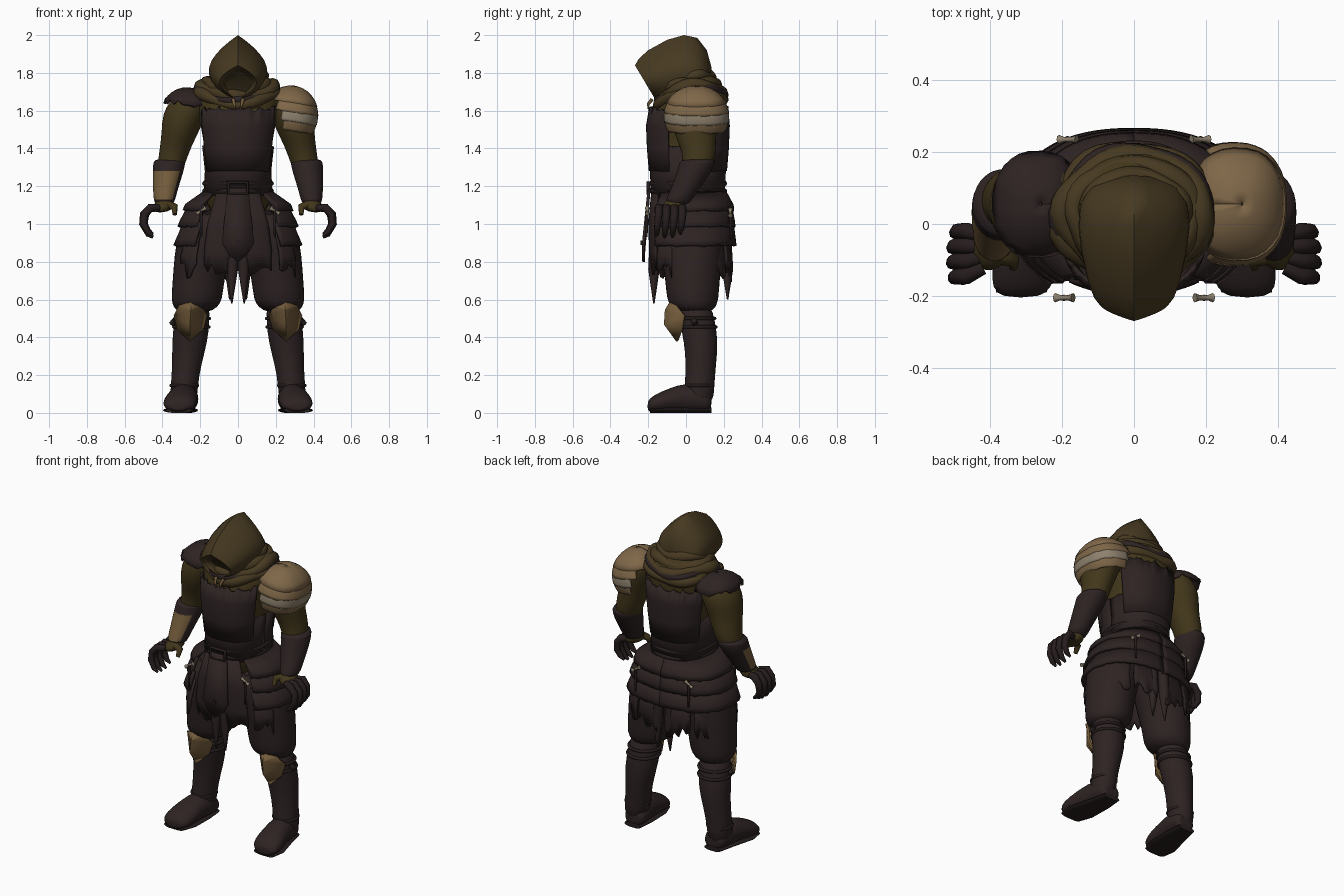
import bpy, bmesh, math, random
from math import sin, cos, radians, pi
from mathutils import Matrix

random.seed(4)
cube = bpy.data.objects.get("Cube")
if cube:
    bpy.data.objects.remove(cube)


def material(name, color):
    m = bpy.data.materials.new(name)
    m.use_nodes = True
    m.diffuse_color = (*color, 1)
    b = m.node_tree.nodes["Principled BSDF"]
    b.inputs["Base Color"].default_value = (*color, 1)
    b.inputs["Roughness"].default_value = 0.9
    return m


DARK = material("dark leather", (0.027, 0.0165, 0.0165))
BLACK = material("black leather", (0.02, 0.0125, 0.0125))
CLOTH = material("olive cloth", (0.062, 0.041, 0.015))
SKIN = material("olive skin", (0.055, 0.038, 0.011))
SHADE = material("face shade", (0.042, 0.029, 0.011))
TAN = material("tan leather", (0.17, 0.105, 0.043))
PALE = material("pale leather", (0.21, 0.135, 0.065))
BONE = material("bone", (0.27, 0.22, 0.155))


def build(name, verts, faces, mat, thick=0, sub=0, angle=40):
    me = bpy.data.meshes.new(name)
    me.from_pydata(verts, [], faces)
    bm = bmesh.new()
    bm.from_mesh(me)
    bmesh.ops.recalc_face_normals(bm, faces=bm.faces)
    bm.to_mesh(me)
    bm.free()
    me.materials.append(mat)
    me.shade_smooth()
    me.set_sharp_from_angle(angle=radians(angle))
    ob = bpy.data.objects.new(name, me)
    bpy.context.collection.objects.link(ob)
    if thick:
        mod = ob.modifiers.new("thickness", "SOLIDIFY")
        mod.thickness, mod.offset = thick, 0
    if sub:
        ob.modifiers.new("smooth", "SUBSURF").levels = sub
        ob.modifiers["smooth"].render_levels = sub
    return ob


def grid_faces(rows, n, closed):
    return [(r * n + i, r * n + (i + 1) % n, (r + 1) * n + (i + 1) % n, (r + 1) * n + i)
            for r in range(rows - 1) for i in range(n if closed else n - 1)]


def loft(name, rings, mat, s=1, axis="z", n=18, sub=1):
    """Solid of elliptical rings (x, y, z, rx, ry) stacked along an axis."""
    verts = []
    for x, y, z, rx, ry in rings:
        for i in range(n):
            a, b = rx * cos(2 * pi * i / n), ry * sin(2 * pi * i / n)
            p = (s * (x + a), y + b, z) if axis == "z" else (s * (x + a), y, max(0, z + b))
            verts.append(p)
    faces = grid_faces(len(rings), n, True)
    faces += [tuple(range(n)), tuple(range(len(verts) - n, len(verts)))]
    return build(name, verts, faces, mat, sub=sub)


def wall(name, a0, a1, levels, mat, jag=0, n=28, thick=0.012, s=1):
    """Curved sheet between two angles; levels are (z, rx, ry, cy), last edge may be torn."""
    verts = []
    for k, (z, rx, ry, cy) in enumerate(levels):
        for i in range(n):
            a = radians(a0 + (a1 - a0) * i / (n - 1))
            drop = random.uniform(-jag, jag) if k == len(levels) - 1 else 0
            c, d = cos(a), sin(a)
            verts.append((s * rx * math.copysign(abs(c) ** 0.85, c),
                          cy + ry * math.copysign(abs(d) ** 0.85, d), z + drop))
    return build(name, verts, grid_faces(len(levels), n, False), mat, thick)


def pipe(name, pts, radius, mat, closed=False):
    """Round tube through points (x, y, z, radius factor)."""
    cu = bpy.data.curves.new(name, "CURVE")
    cu.dimensions = "3D"
    cu.bevel_depth, cu.bevel_resolution, cu.use_fill_caps = radius, 2, True
    sp = cu.splines.new("POLY")
    sp.points.add(len(pts) - 1)
    for p, q in zip(sp.points, pts):
        p.co, p.radius = (*q[:3], 1), q[3]
    sp.use_cyclic_u = closed
    tmp = bpy.data.objects.new(name + " guide", cu)
    bpy.context.collection.objects.link(tmp)
    dg = bpy.context.evaluated_depsgraph_get()
    me = bpy.data.meshes.new_from_object(tmp.evaluated_get(dg))
    bpy.data.objects.remove(tmp)
    me.name = name
    me.materials.clear()
    me.materials.append(mat)
    me.shade_smooth()
    ob = bpy.data.objects.new(name, me)
    bpy.context.collection.objects.link(ob)


def hoop(name, z, rx, ry, cx, cy, r, mat, tilt=0, lift=0, wob=0):
    """Closed band; tilt raises the back and lift raises the sides."""
    pts = []
    for i in range(40):
        a = 2 * pi * i / 40
        w = 1 + wob * sin(5 * a + z * 40)
        pts.append((cx + rx * w * cos(a), cy + ry * w * sin(a),
                    z + tilt * sin(a) + lift * cos(a) ** 2 + wob * 0.2 * sin(3 * a + z * 90),
                    1 + 5 * wob * cos(4 * a + z * 60)))
    pipe(name, pts, r, mat, True)


# Torso with front and back armour
loft("torso", [(0, .02, 1.0, .17, .17), (0, .01, 1.2, .165, .18), (0, .01, 1.45, .18, .19),
               (0, .02, 1.58, .215, .195), (0, .04, 1.68, .25, .18),
               (0, .05, 1.75, .19, .14), (0, .04, 1.81, .1, .09)], SKIN, n=24)
wall("waist_leather", 0, 360, [(1.15, .178, .19, .01), (1.28, .17, .195, .01),
                               (1.41, .184, .205, .01)], DARK, 0.01, 44)
for name, a0, a1 in (("chest_armour", -155, -25), ("back_armour", 25, 155)):
    wall(name, a0, a1, [(1.28, .174, .2, .01), (1.4, .188, .21, .01), (1.52, .202, .215, .01),
                        (1.61, .206, .203, .015)], DARK, 0.015, 34, 0.014)

# Belt and buckle
for z in (1.175, 1.215):
    hoop("belt", z, .176, .194, 0, .01, .014, BLACK)
pipe("buckle", [(x, -.2, z, 1) for x, z in ((-.05, 1.16), (.05, 1.16), (.05, 1.22), (-.05, 1.22))],
     .01, BLACK, True)

# Layered skirt plates, round both sides and the back
tiers = [(1.165, 1.07, .18, .285), (1.1, .985, .255, .312), (1.01, .885, .28, .333)]
for top, low, r0, r1 in tiers:
    for s, side in ((1, "left"), (-1, "right")):
        wall(side + "_skirt_plate", -50, 90,
             [(top, r0, r0 * .35 + .125, .02), (low + .03, r1 - .012, r1 * .25 + .147, .025),
              (low, r1, r1 * .25 + .15, .025)], DARK, 0.004, 30, 0.018, s)

# Torn cloth under the plates
for s, side in ((1, "left"), (-1, "right")):
    for a0, a1, low in ((-50, -22, .75), (-12, 20, .73), (28, 55, .74), (60, 86, .73)):
        wall(side + "_torn_cloth", a0, a1, [(.95, .29, .2, .02), (.83, .32, .215, .02),
                                            (low, .32, .22, .02)], DARK, 0.045, 7, 0.01, s)
    wall(side + "_front_cloth", -84, -54, [(1.16, .18, .19, .01), (1.0, .25, .205, .01),
                                           (.85, .28, .2, .01), (.76, .28, .185, .01)],
         DARK, 0.03, 7, 0.012, s)
    # Hanging tatters between and behind the legs
    for x, y, z in ((.03, -.17, .58), (.04, .22, .6)):
        pipe(side + "_tatter", [(s * x, y * .95, .95, 1.5), (s * x, y, .76, 1.5),
                                (s * x * 1.1, y, z, .2)], .02, DARK)

# Pointed front tabard
build("tabard", [(-.055, -.195, 1.19), (.055, -.195, 1.19), (.085, -.225, .9), (.05, -.225, .84),
                 (0, -.225, .8), (-.05, -.225, .84), (-.085, -.225, .9)],
      [tuple(range(7))], DARK, 0.016)
pipe("tabard_stud", [(0, -.24, .9, 1), (0, -.225, .9, 1)], .012, BLACK)

# Hood made of pointed arches from the lining out to the nape
arches = [(-.2, 1.81, -.125, 1.67, .07), (-.235, 1.825, -.14, 1.66, .085),
          (-.27, 1.84, -.16, 1.655, .098), (-.25, 1.875, -.14, 1.64, .114),
          (-.2, 1.92, -.1, 1.62, .13), (-.1, 1.975, -.05, 1.6, .147), (-.01, 2.0, 0, 1.6, .155),
          (.06, 1.985, .05, 1.6, .15), (.11, 1.92, .09, 1.62, .125), (.135, 1.83, .12, 1.66, .07)]
N = 24
verts = []
for py, pz, by, bz, w in arches:
    for i in range(N):
        t = 2 * i / N
        side, v = (1, t) if t <= 1 else (-1, 2 - t)
        verts.append((side * w * sin(pi * v ** .95), py + (by - py) * v, pz + (bz - pz) * v))
hood = build("hood", verts, grid_faces(len(arches), N, True)
             + [tuple(range(N)), tuple(range(len(verts) - N, len(verts)))], CLOTH, angle=50)
hood.data.materials.append(SHADE)
for p in hood.data.polygons:
    if all(v < N * 2 for v in p.vertices):
        p.material_index = 1

# Scarf folds and fangs at the collar
for z, rx, ry, r, tilt, lift, mat in (
        (1.645, .205, .172, .03, .01, .05, CLOTH), (1.685, .19, .155, .034, .012, .045, CLOTH),
        (1.72, .165, .13, .032, .015, .03, CLOTH), (1.755, .13, .1, .03, .025, .02, CLOTH),
        (1.67, .202, .168, .026, .02, .045, DARK)):
    hoop("scarf_fold", z, rx, ry, 0, .03, r, mat, tilt, lift, .035)
for x in (-.025, .025):
    pipe("fang", [(x, -.18, 1.66, 1), (x * .8, -.2, 1.635, .8), (x * .5, -.2, 1.6, .1)], .01, TAN)

for s, side in ((1, "left"), (-1, "right")):
    # Arm and gauntlet, with a tan bracer on the right one
    loft(side + "_arm", [(.2, .05, 1.7, .08, .08), (.25, .05, 1.66, .11, .12), (.285, .05, 1.58, .118, .135),
                         (.305, .045, 1.49, .1, .115), (.33, .065, 1.41, .084, .095),
                         (.35, .07, 1.33, .075, .085), (.37, .04, 1.25, .065, .07)], SKIN, s)
    gauntlet = loft(side + "_gauntlet",
                    [(.36, .07, 1.345, .075, .085), (.363, .06, 1.33, .088, .098), (.37, .045, 1.28, .083, .092),
                     (.377, .02, 1.235, .076, .085), (.385, -.01, 1.175, .065, .075),
                     (.39, -.04, 1.125, .058, .07), (.39, -.045, 1.1, .045, .055)], DARK, s)
    gauntlet.data.materials.append(TAN)
    for p in gauntlet.data.polygons:
        c, d = p.center, p.normal
        if s < 0 and 1.14 < c.z < 1.29 and d.y < .4 and d.x < .75 and len(p.vertices) == 4:
            p.material_index = 1

    # Hand with curled fingers
    loft(side + "_palm", [(.385, -.05, 1.14, .04, .05), (.395, -.065, 1.09, .06, .065),
                          (.415, -.07, 1.06, .04, .065)], SKIN, s)
    pipe(side + "_thumb", [(s * .37, -.09, 1.1, 1.2), (s * .335, -.1, 1.09, 1),
                           (s * .335, -.12, 1.05, .6)], .02, SKIN)
    for k in range(4):
        y, g = -.145 + k * .042, (0, .01, .008, -.008)[k]
        pipe(side + "_finger", [(s * .42, y * .7 - .02, 1.085, 1), (s * .465, y, 1.085, 1.2),
                                (s * (.495 + g / 2), y, 1.05, 1.1), (s * (.5 + g / 2), y - .005, 1.0, 1),
                                (s * .475, y - .01, .955 - g, .8), (s * .45, y - .01, .938 - g, .35)],
             .019, BLACK)

    # Trousers, boots and straps
    loft(side + "_trouser", [(.14, .03, 1.08, .14, .17), (.165, .03, .95, .155, .175),
                             (.19, .03, .83, .15, .165), (.21, .035, .7, .138, .145),
                             (.218, .035, .6, .138, .14), (.225, .04, .56, .12, .12),
                             (.235, .05, .53, .08, .08)], DARK, s)
    loft(side + "_boot", [(.235, .045, .59, .09, .09), (.245, .06, .48, .095, .095),
                          (.255, .08, .38, .096, .092), (.272, .08, .25, .077, .08),
                          (.285, .07, .14, .072, .08), (.29, .07, .04, .075, .08)], DARK, s)
    loft(side + "_foot", [(.275, .135, .055, .05, .045), (.278, .12, .06, .068, .06),
                          (.285, .04, .08, .078, .08), (.295, -.04, .075, .08, .075),
                          (.305, -.12, .058, .092, .06), (.312, -.18, .045, .085, .045),
                          (.315, -.205, .035, .05, .025)], DARK, s, "y")
    loft(side + "_sole", [(.278, .135, .014, .056, .016), (.285, .03, .014, .074, .016),
                          (.305, -.11, .014, .092, .016), (.313, -.19, .014, .07, .016)],
         BLACK, s, "y", sub=0)
    for z, x, y, r in ((.5, .243, .06, .092), (.455, .247, .066, .093), (.145, .284, .07, .07)):
        hoop(side + "_boot_strap", z, r, r, s * x, y, .009, BLACK)
    pipe(side + "_strap_buckle", [(s * .335, .04, .49, 1), (s * .352, .05, .47, 1)], .016, BLACK)

    # Pointed, ridged knee guard
    rim = [(.168, -.01, .515), (.195, -.055, .572), (.25, -.08, .585), (.308, -.055, .57),
           (.335, -.01, .515), (.318, -.02, .445), (.255, -.045, .38), (.188, -.02, .445)]
    ridge = [(.25, -.105, .545), (.255, -.11, .47)]
    build(side + "_knee_guard", [(s * x, y, z) for x, y, z in rim + ridge],
          [(0, 1, 8), (1, 2, 8), (2, 3, 8), (3, 4, 8), (4, 9, 8), (4, 5, 9), (5, 6, 9),
           (6, 7, 9), (7, 0, 9), (0, 8, 9)], TAN, 0.014, angle=20)

    # Small bones hung from the skirt
    for x, y, z in ((.195, -.205, 1.07), (.185, .235, 1.06)):
        pipe(side + "_bone", [(s * (x - .026), y, z + .015, 1.6), (s * (x - .012), y, z + .007, .9),
                              (s * (x + .01), y, z - .007, .9), (s * (x + .024), y, z - .015, 1.6)],
             .008, BONE)
        pipe(side + "_bone_cord", [(s * x, y, z, 1), (s * x, y * 1.02, z - .14, .6)], .009, BLACK)


def shoulder_band(name, t0, t1, grow, span, mat, s, lean, jag=0):
    """Band of a dome leaning out over the shoulder, between two angles from its top."""
    levels = []
    for k in range(6):
        t = radians(t0 + (t1 - t0) * k / 5)
        levels.append(((.145 + grow) * cos(t), (.13 + grow) * sin(t), (.155 + grow) * sin(t), 0))
    ob = wall(name, -span, span, levels, mat, jag, 30, .012, s)
    ob.data.transform(Matrix.Translation((s * .275, .055, 1.565))
                      @ Matrix.Rotation(radians(s * lean), 4, "Y"))


# Layered pad on the left shoulder, torn leather on the right
for t0, t1, g, span, m in ((1, 62, .018, 180, PALE), (54, 80, .014, 120, PALE),
                           (74, 98, .012, 105, BONE), (92, 116, .01, 100, PALE)):
    shoulder_band("left_shoulder_pad", t0, t1, g, span, m, 1, 9, .003)
shoulder_band("right_shoulder_leather", 1, 62, .008, 180, DARK, -1, -6, .015)
